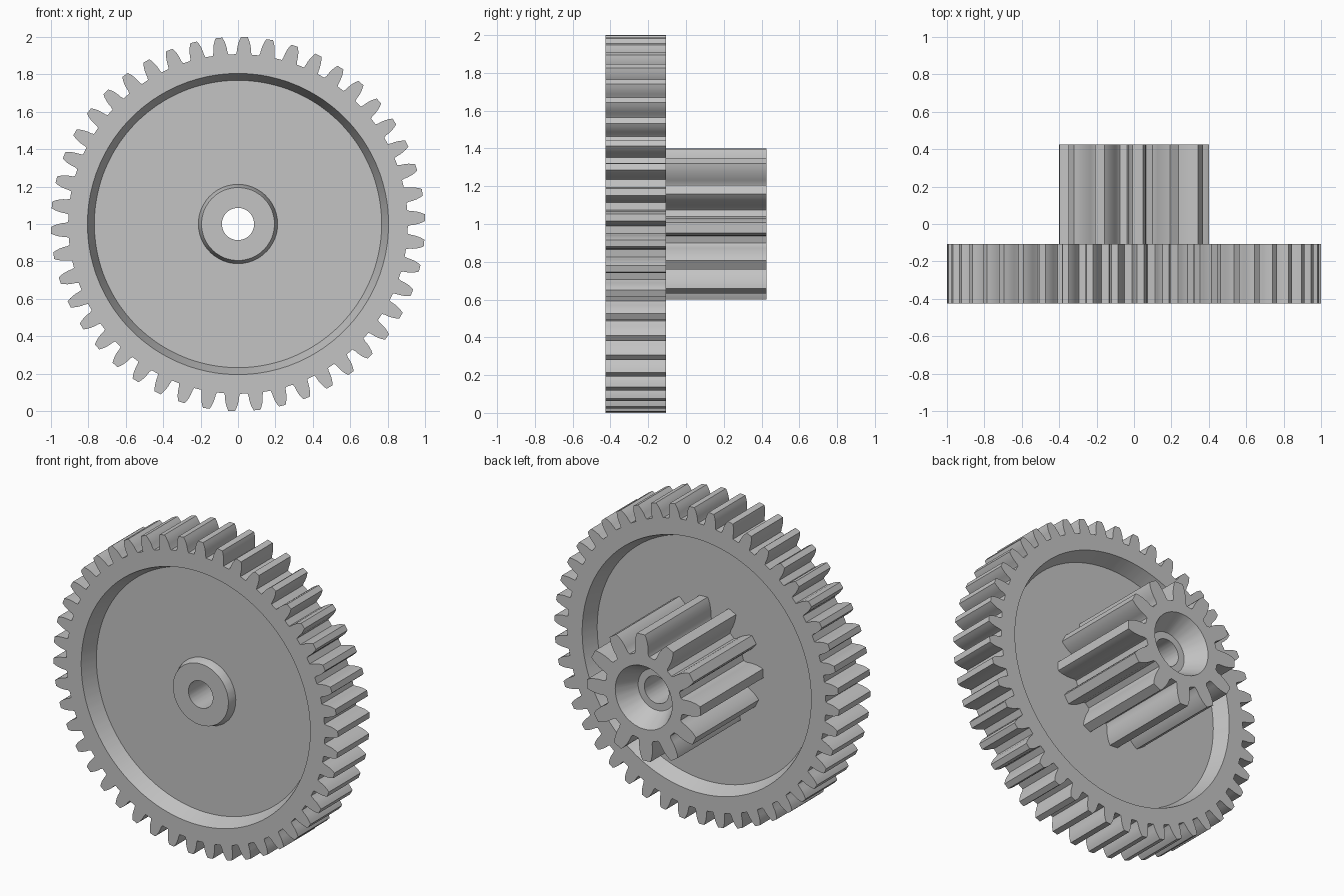
import bpy, bmesh, math

if "Cube" in bpy.data.objects:
    bpy.data.objects.remove(bpy.data.objects["Cube"], do_unlink=True)

grey = bpy.data.materials.new("plain_grey")
grey.use_nodes = True
colour = (0.55, 0.55, 0.55, 1)
grey.diffuse_color = colour
grey.node_tree.nodes["Principled BSDF"].inputs["Base Color"].default_value = colour


def tooth_outline(count, phase, flank):
    """Polar outline (angle, radius); flank lists (radius, half width) from root to tip."""
    outline = []
    for i in range(count):
        mid = math.radians(phase) + math.tau * i / count
        outline += [(mid - w / r, r) for r, w in flank]
        outline += [(mid + w / r, r) for r, w in reversed(flank)]
    return outline


def build_gear(name, outline, rings):
    """Skin a closed chain of (y, radius) rings; radius None means the toothed outline."""
    bm = bmesh.new()
    loops = []
    for y, radius in rings:
        loops.append([bm.verts.new(((radius or r) * math.cos(a), y,
                                    1 + (radius or r) * math.sin(a)))
                      for a, r in outline])
    n = len(outline)
    for k, loop in enumerate(loops):
        following = loops[(k + 1) % len(loops)]
        for i in range(n):
            j = (i + 1) % n
            bm.faces.new((loop[i], loop[j], following[j], following[i]))
    bmesh.ops.recalc_face_normals(bm, faces=bm.faces)
    mesh = bpy.data.meshes.new(name)
    bm.to_mesh(mesh)
    bm.free()
    mesh.materials.append(grey)
    obj = bpy.data.objects.new(name, mesh)
    bpy.context.collection.objects.link(obj)
    bpy.ops.object.select_all(action="DESELECT")
    obj.select_set(True)
    bpy.context.view_layer.objects.active = obj
    bpy.ops.object.shade_smooth_by_angle(angle=math.radians(28))


FRONT, RIM_BACK, BACK = -0.425, -0.107, 0.425
WEB_FRONT, WEB_BACK = -0.325, -0.205
BORE = 0.086

# Large toothed wheel with tapered recesses either side of a thin web
wheel_teeth = tooth_outline(46, 88.04, [
    (0.908, 0.042), (0.922, 0.038), (0.945, 0.036),
    (0.965, 0.032), (0.983, 0.026), (1.0, 0.018)])
build_gear("large_wheel", wheel_teeth, [
    (FRONT, None), (FRONT, 0.805), (WEB_FRONT, 0.768), (WEB_FRONT, 0.15),
    (WEB_BACK, 0.15), (WEB_BACK, 0.768), (RIM_BACK, 0.805), (RIM_BACK, None)])

# Small pinion with countersunk bore, joined to the tapered front hub
pinion_teeth = tooth_outline(12, -2.8, [
    (0.27, 0.052), (0.285, 0.046), (0.31, 0.047), (0.335, 0.046),
    (0.36, 0.042), (0.382, 0.036), (0.4, 0.028)])
build_gear("pinion_and_hub", pinion_teeth, [
    (-0.25, None), (BACK, None), (BACK, 0.2), (0.295, 0.13), (0.295, BORE),
    (-0.375, BORE), (-0.375, 0.195), (WEB_FRONT, 0.212), (-0.25, 0.212)])
